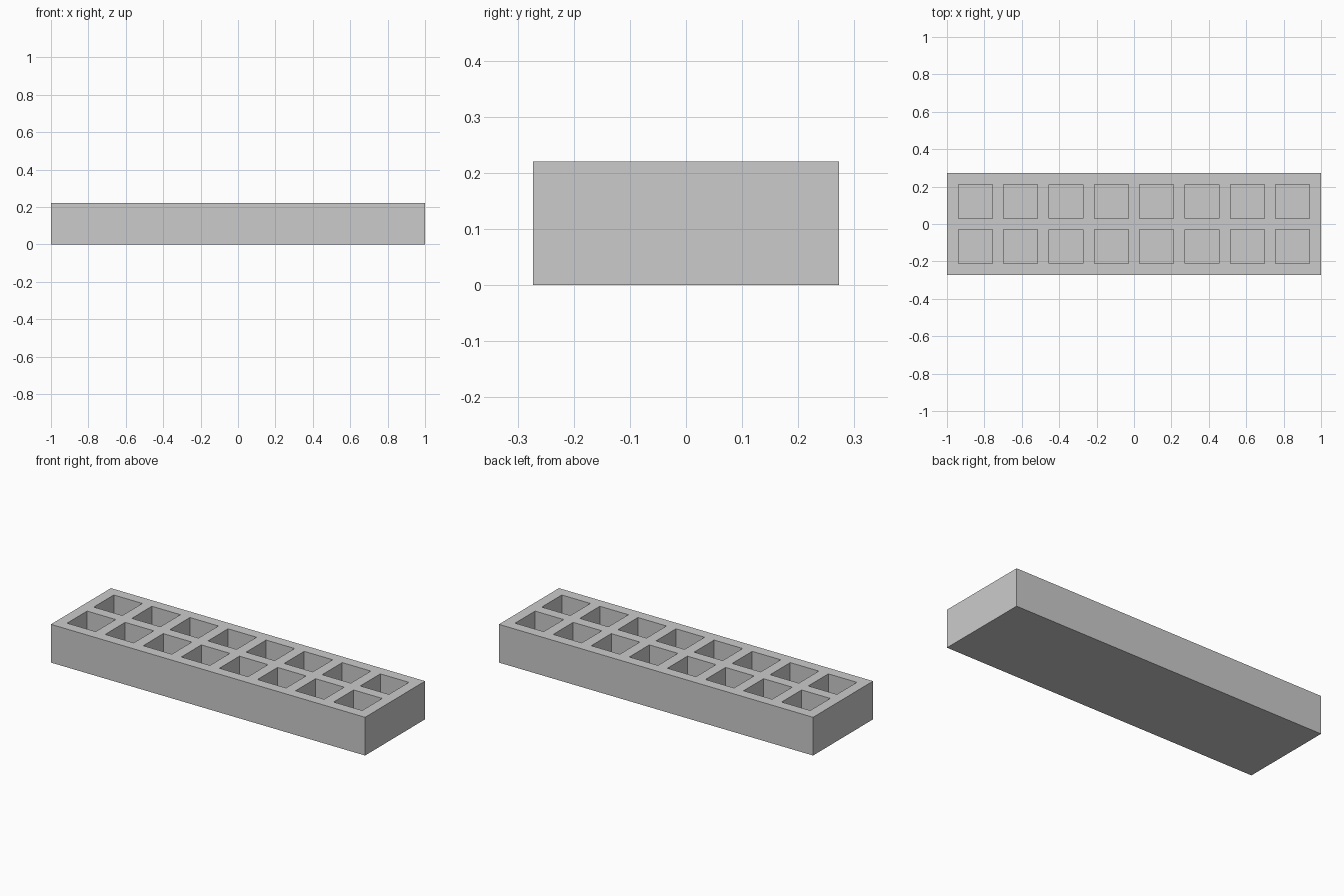
import bpy
import bmesh

# Remove the default cube
cube = bpy.data.objects.get("Cube")
if cube:
    bpy.data.objects.remove(cube, do_unlink=True)

COLS, ROWS = 8, 2
WALL = 2 / 33            # wall between wells
WELL = 3 * WALL          # square well opening
HEIGHT = 0.22
FLOOR = 0.008            # thin closed base

# Plain grey
grey = bpy.data.materials.new("grey")
grey.use_nodes = True
colour = (0.6, 0.6, 0.6, 1)
grey.diffuse_color = colour
grey.node_tree.nodes["Principled BSDF"].inputs["Base Color"].default_value = colour


def grid_lines(count):
    """Wall and well boundaries along one axis, centred on zero."""
    lines = [0]
    for _ in range(count):
        lines += [lines[-1] + WALL, lines[-1] + WALL + WELL]
    lines.append(lines[-1] + WALL)
    return [v - lines[-1] / 2 for v in lines]


xs, ys = grid_lines(COLS), grid_lines(ROWS)
bm = bmesh.new()

# Top sheet as a grid of walls and openings
verts = [[bm.verts.new((x, y, HEIGHT)) for y in ys] for x in xs]
wells = []
for i in range(len(xs) - 1):
    for j in range(len(ys) - 1):
        face = bm.faces.new((verts[i][j], verts[i + 1][j],
                             verts[i + 1][j + 1], verts[i][j + 1]))
        if i % 2 and j % 2:
            wells.append(face)

# Outer sides and underside
rim = [e for e in bm.edges if e.is_boundary]
skirt = bmesh.ops.extrude_edge_only(bm, edges=rim)["geom"]
for v in skirt:
    if isinstance(v, bmesh.types.BMVert):
        v.co.z = 0
bmesh.ops.contextual_create(bm, geom=[e for e in bm.edges if e.is_boundary])

# Sink the wells
sunk = bmesh.ops.extrude_discrete_faces(bm, faces=wells)["faces"]
for face in sunk:
    for v in face.verts:
        v.co.z = FLOOR

bmesh.ops.recalc_face_normals(bm, faces=bm.faces)
bmesh.ops.dissolve_limit(bm, angle_limit=0.01, verts=bm.verts, edges=bm.edges)

mesh = bpy.data.meshes.new("tray")
bm.to_mesh(mesh)
bm.free()
mesh.materials.append(grey)
bpy.context.collection.objects.link(bpy.data.objects.new("tray", mesh))
